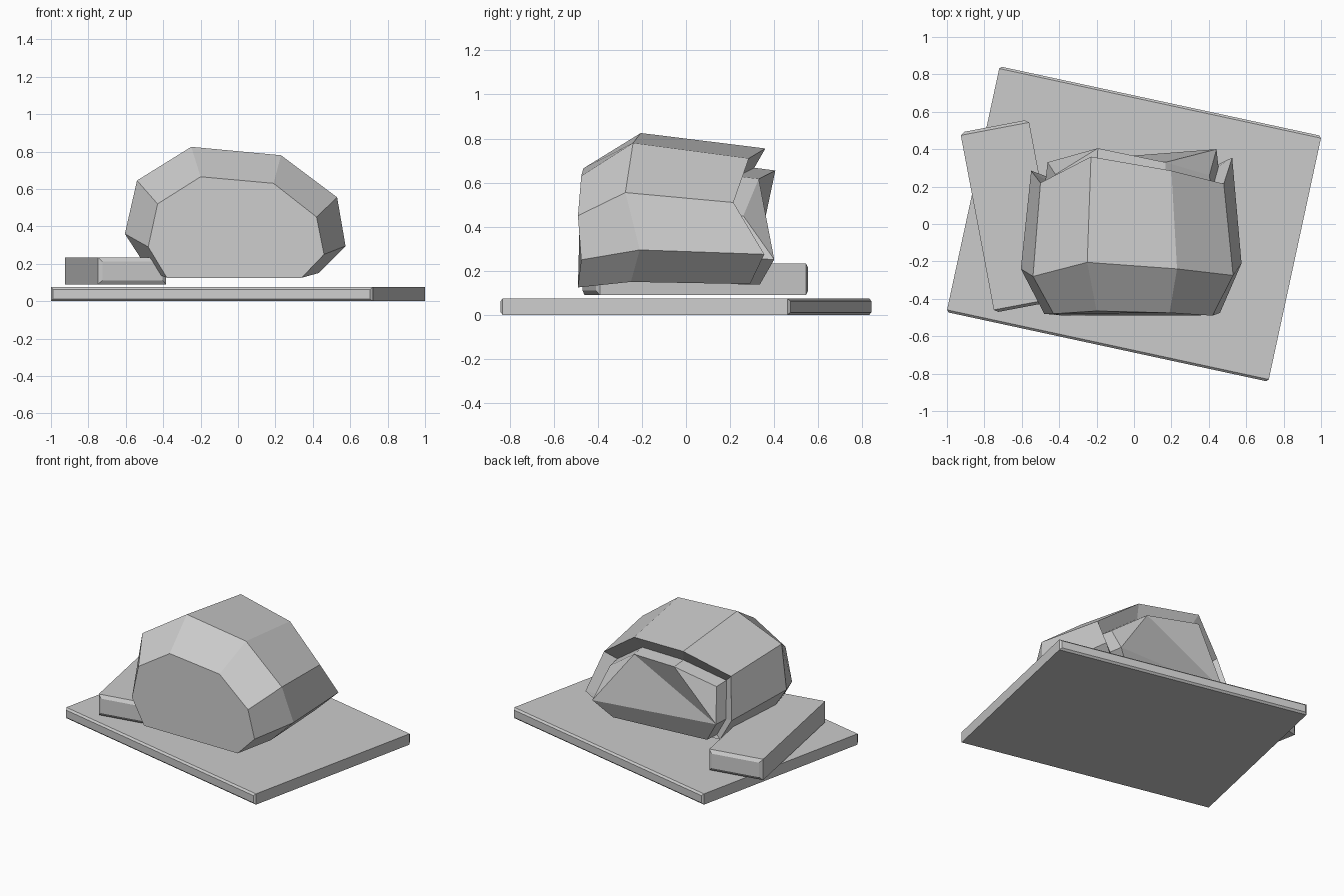
import bpy
import bmesh
from math import radians

if "Cube" in bpy.data.objects:
    bpy.data.objects.remove(bpy.data.objects["Cube"])

# One plain stone grey
stone = bpy.data.materials.new("stone_grey")
stone.use_nodes = True
grey = (0.6, 0.6, 0.6, 1)
stone.diffuse_color = grey
stone.node_tree.nodes["Principled BSDF"].inputs["Base Color"].default_value = grey


def loft(name, rings, last_faces=None):
    """Skin a row of rings, closing both ends."""
    bm = bmesh.new()
    loops = [[bm.verts.new(p) for p in ring] for ring in rings]
    for a, b in zip(loops, loops[1:]):
        for i in range(len(a)):
            j = (i + 1) % len(a)
            bm.faces.new((a[i], a[j], b[j], b[i]))
    bm.faces.new(loops[0])
    for face in last_faces or [range(len(loops[-1]))]:
        bm.faces.new([loops[-1][i] for i in face])
    bmesh.ops.recalc_face_normals(bm, faces=bm.faces)
    mesh = bpy.data.meshes.new(name)
    bm.to_mesh(mesh)
    bm.free()
    mesh.materials.append(stone)
    obj = bpy.data.objects.new(name, mesh)
    bpy.context.collection.objects.link(obj)
    return obj


def slab(name, centre, width, length, height, inset, depth, angle):
    """Box whose two end faces are chamfered all round."""
    def section(y, cut):
        w, h = width / 2 - cut, height / 2 - cut
        return [(-w, y, -h), (w, y, -h), (w, y, h), (-w, y, h)]
    end = length / 2
    obj = loft(name, [section(-end, inset), section(depth - end, 0),
                      section(end - depth, 0), section(end, inset)])
    obj.location = centre
    obj.rotation_euler.z = radians(angle)


slab("base_plate", (0, 0, 0.0375), 1.76, 1.344, 0.075, 0.012, 0.012, -12.2)
slab("side_slab", (-0.655, 0.042, 0.162), 0.372, 0.98, 0.145, 0.022, 0.015, 10.7)

# Boulder sections, running clockwise from the left-hand low corner
front = [(-0.48, -0.48, 0.29), (-0.43, -0.48, 0.52), (-0.2, -0.465, 0.665),
         (0.19, -0.475, 0.63), (0.42, -0.49, 0.45), (0.46, -0.475, 0.25),
         (0.34, -0.49, 0.125), (-0.38, -0.49, 0.125)]
middle = [(-0.605, -0.24, 0.36), (-0.54, -0.28, 0.645), (-0.25, -0.205, 0.825),
          (0.23, -0.24, 0.78), (0.53, -0.275, 0.555), (0.575, -0.21, 0.295),
          (0.43, -0.25, 0.15), (-0.475, -0.24, 0.16)]
rim = [(-0.55, 0.285, 0.33), (-0.5, 0.22, 0.6), (-0.23, 0.36, 0.755),
       (0.2, 0.285, 0.71), (0.48, 0.215, 0.51), (0.525, 0.355, 0.275),
       (0.39, 0.29, 0.14), (-0.43, 0.24, 0.15)]


def shrink(y_shift, scale):
    return [(x * scale, y + y_shift, 0.13 + (z - 0.13) * scale) for x, y, z in rim]


# Recessed rim, then a back panel pushed out past it
groove = shrink(-0.05, 0.86)
panel = shrink(0.045, 0.84)
panel_faces = [(0, 1, 2), (0, 2, 3), (0, 3, 5), (3, 4, 5), (0, 5, 6, 7)]
loft("boulder", [front, middle, rim, groove, panel], panel_faces)
